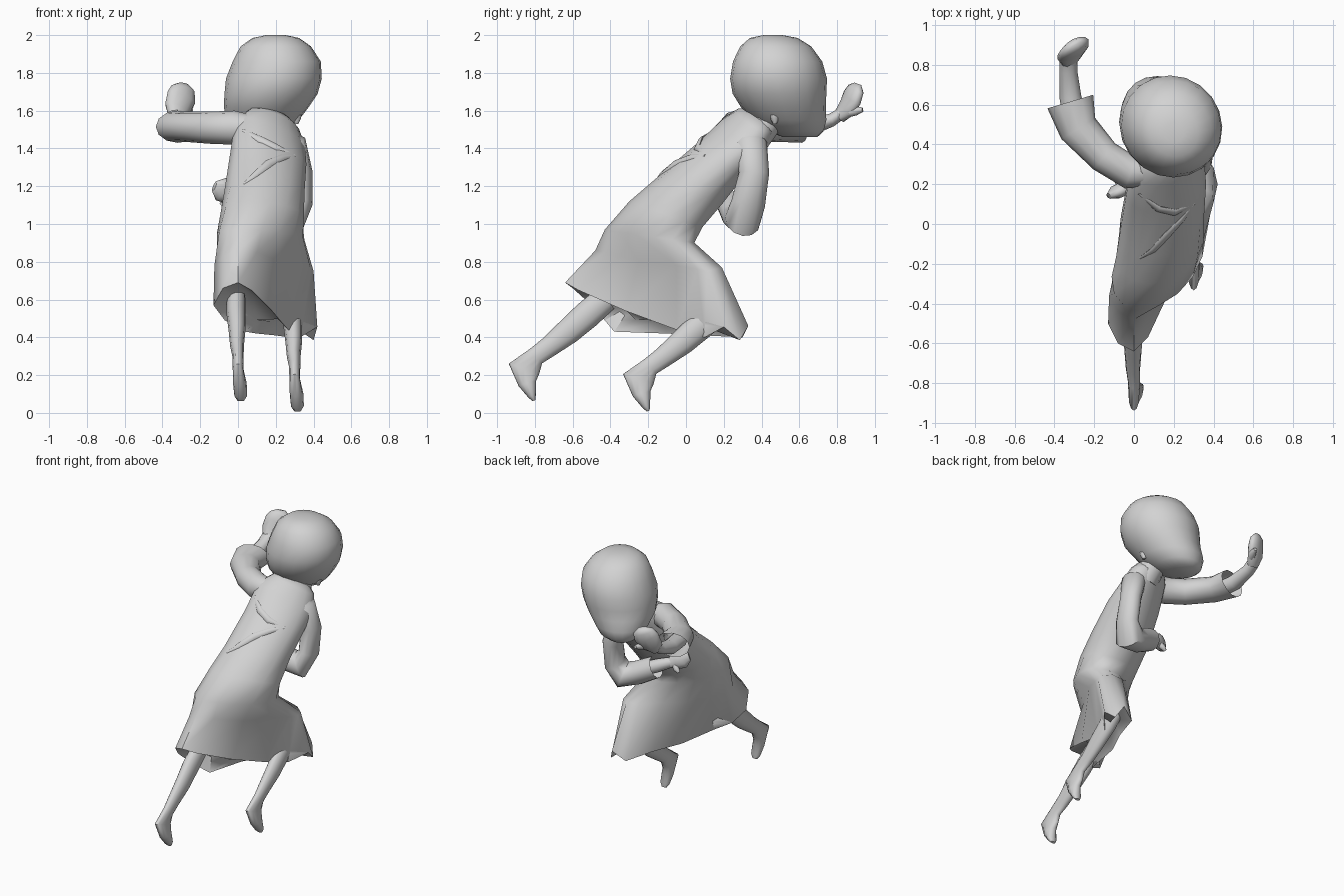
import bpy, bmesh, math
from mathutils import Vector
from mathutils.bvhtree import BVHTree

cube = bpy.data.objects.get("Cube")
if cube:
    bpy.data.objects.remove(cube, do_unlink=True)

clay = bpy.data.materials.new("clay_grey")
clay.use_nodes = True
GREY = (0.65, 0.65, 0.65, 1)
clay.diffuse_color = GREY
clay.node_tree.nodes["Principled BSDF"].inputs["Base Color"].default_value = GREY


def loft(name, rings, cap_start=True, cap_end=True, sharp=60):
    """Skin a list of equal-sized point rings into one smooth object."""
    bm = bmesh.new()
    loops = [[bm.verts.new(p) for p in ring] for ring in rings]
    count = len(loops[0])
    for low, high in zip(loops, loops[1:]):
        for i in range(count):
            j = (i + 1) % count
            bm.faces.new((low[i], low[j], high[j], high[i]))
    if cap_start:
        bm.faces.new(loops[0][::-1])
    if cap_end:
        bm.faces.new(loops[-1])
    bmesh.ops.recalc_face_normals(bm, faces=bm.faces)
    mesh = bpy.data.meshes.new(name)
    bm.to_mesh(mesh)
    bm.free()
    mesh.materials.append(clay)
    mesh.shade_smooth()
    mesh.set_sharp_from_angle(angle=math.radians(sharp))
    obj = bpy.data.objects.new(name, mesh)
    bpy.context.collection.objects.link(obj)
    return obj


def ellipse(centre, a, b, count):
    """Ring of points around a centre, spanned by the half-axes a and b."""
    turns = [math.tau * i / count for i in range(count)]
    return [centre + a * math.cos(t) + b * math.sin(t) for t in turns]


def tube(name, rows, width_axis=(1, 0, 0), count=12, **options):
    """Sweep ellipses along a path; rows are (point, half width, half depth)."""
    path = [Vector(row[0]) for row in rows]
    rings = []
    for i, (_, wide, deep) in enumerate(rows):
        tangent = (path[min(i + 1, len(path) - 1)] - path[max(i - 1, 0)]).normalized()
        side = Vector(width_axis)
        side = (side - tangent * side.dot(tangent)).normalized()
        rings.append(ellipse(path[i], side * wide, tangent.cross(side) * deep, count))
    return loft(name, rings, **options)


# Dress: hem and thigh loops run back, left side, front, right side
hem = [(0, -.64, .69), (.07, -.57, .65), (.18, -.32, .54), (.265, -.05, .44),
       (.33, .1, .4), (.42, .2, .455), (.4, .285, .385), (.36, .33, .46),
       (.27, .3, .4), (.2, .1, .41), (.1, -.1, .42), (.04, -.38, .43),
       (-.07, -.43, .49), (-.13, -.5, .57), (-.08, -.6, .66)]
thigh = [(0, -.48, .86), (.1, -.42, .85), (.22, -.25, .8), (.34, -.05, .78),
         (.385, .06, .76), (.4, .11, .75), (.395, .15, .76), (.34, .19, .77),
         (.25, .18, .77), (.13, .08, .77), (.02, -.05, .76), (-.06, -.19, .76),
         (-.11, -.29, .77), (-.125, -.36, .78), (-.08, -.44, .83)]
# Upper rings: back point, front point, half width, sideways slope
body = [((.03, -.43, .97), (.21, .05, .9), .215, 0),
        ((.08, -.3, 1.12), (.18, .09, .98), .215, 0),
        ((.11, -.16, 1.24), (.17, .2, 1.11), .21, 0),
        ((.13, .05, 1.42), (.19, .32, 1.27), .2, -.02),
        ((.12, .19, 1.55), (.22, .42, 1.4), .18, -.05),
        ((.16, .27, 1.6), (.22, .46, 1.5), .13, -.04),
        ((.17, .32, 1.61), (.2, .45, 1.54), .09, -.02)]
# The closed underside is drawn slightly up inside the hem
middle = sum((Vector(p) for p in hem), Vector()) / len(hem)
underside = [Vector(p).lerp(middle, .5) + Vector((0, 0, .03)) for p in hem]
rings = [underside, hem, thigh]
for back, front, wide, slope in body:
    back, front = Vector(back), Vector(front)
    rings.append(ellipse((back + front) / 2, (back - front) / 2,
                         Vector((wide, 0, slope)), len(hem)))
dress = loft("dress", rings, sharp=70)

# Soft creases lying on the back of the dress
surface = BVHTree.FromPolygons([v.co for v in dress.data.vertices],
                               [tuple(p.vertices) for p in dress.data.polygons])


def crease(name, points):
    rows = []
    for i, point in enumerate(points):
        spot = surface.find_nearest(Vector(point))[0]
        swell = math.sin(math.pi * (i + .3) / (len(points) - .4))
        rows.append((spot, .025 * swell, .012 * swell))
    tube(name, rows, width_axis=(0, .6, .8), count=8)


crease("upper_crease", [(.03, .16, 1.49), (.12, .09, 1.43), (.2, .07, 1.39),
                        (.3, .1, 1.36)])
crease("lower_crease", [(.3, .1, 1.36), (.23, .03, 1.34), (.16, -.04, 1.3),
                        (.1, -.12, 1.25), (.03, -.17, 1.21)])

# Head: stacked ellipses turned towards the gaze (height, centre, depth, width)
gaze = Vector((-.6, .8, 0))
across = Vector((.8, .6, 0))
skull = [(2.0, .2, .46, .05, .05), (1.985, .2, .465, .13, .12),
         (1.94, .2, .475, .19, .185), (1.86, .205, .485, .24, .23),
         (1.77, .19, .49, .26, .25), (1.69, .175, .495, .25, .245),
         (1.62, .15, .515, .225, .225), (1.55, .13, .545, .205, .185),
         (1.49, .105, .58, .15, .145), (1.46, .085, .605, .09, .09)]
loft("head", [ellipse(Vector((x, y, z)), gaze * deep, across * wide, 20)
              for z, x, y, deep, wide in skull])
for name, x, y, z in (("left_ear", .31, .47, 1.58), ("right_ear", -.035, .45, 1.63)):
    tube(name, [((x, y, z - .05), .01, .01), ((x, y, z - .02), .025, .024),
                ((x, y, z + .02), .03, .028), ((x, y, z + .05), .012, .01)],
         width_axis=gaze, count=8)
tube("neck", [((.21, .36, 1.46), .09, .09), ((.19, .43, 1.55), .085, .085),
              ((.16, .5, 1.62), .09, .09)])

# Outstretched right arm with an open cuff
up = (0, 0, 1)
tube("right_sleeve", [((.1, .26, 1.5), .07, .07), ((-.02, .26, 1.51), .09, .085),
                      ((-.15, .34, 1.51), .085, .085), ((-.28, .48, 1.515), .08, .1),
                      ((-.32, .615, 1.515), .085, .12)],
     width_axis=up, cap_end=False)
tube("right_forearm", [((-.29, .5, 1.5), .05, .06), ((-.32, .64, 1.51), .05, .055),
                       ((-.33, .77, 1.55), .035, .045), ((-.33, .83, 1.59), .03, .045)],
     width_axis=up)
tube("right_hand", [((-.33, .81, 1.565), .04, .035), ((-.32, .85, 1.61), .075, .04),
                    ((-.3, .88, 1.67), .085, .04), ((-.29, .9, 1.715), .07, .035),
                    ((-.29, .91, 1.742), .03, .015)], width_axis=(.85, .5, 0))
tube("right_thumb", [((-.28, .86, 1.59), .025, .025), ((-.26, .9, 1.6), .025, .022),
                     ((-.25, .935, 1.605), .012, .012)], width_axis=up, count=8)

# Left arm bent across the chest
ahead = (0, 1, 0)
tube("left_sleeve", [((.21, .32, 1.48), .05, .04), ((.29, .34, 1.42), .09, .075),
                     ((.33, .36, 1.27), .08, .065), ((.335, .33, 1.11), .09, .06),
                     ((.29, .3, 1.02), .1, .09), ((.19, .27, 1.05), .085, .08),
                     ((.07, .24, 1.11), .08, .075)],
     width_axis=ahead, cap_end=False)
tube("left_forearm", [((.2, .27, 1.06), .045, .045), ((.06, .23, 1.12), .045, .045),
                      ((-.02, .19, 1.15), .035, .035)], width_axis=ahead)
tube("left_hand", [((-.01, .2, 1.14), .03, .03), ((-.05, .18, 1.165), .035, .06),
                   ((-.09, .16, 1.185), .035, .065), ((-.125, .14, 1.2), .015, .03)],
     width_axis=ahead)
tube("left_thumb", [((-.04, .19, 1.15), .02, .02), ((-.07, .21, 1.12), .02, .02),
                    ((-.09, .21, 1.1), .01, .01)], width_axis=ahead, count=8)

# Legs: one shape with heel and toe, placed twice
limb = [((.29, .18, .55), .05, .07), ((.29, .08, .463), .05, .074),
        ((.295, -.02, .375), .044, .068),
        ((.295, -.12, .295), .036, .055), ((.3, -.19, .245), .03, .05),
        ((.3, -.252, .18), .028, .085), ((.31, -.235, .1), .036, .048),
        ((.315, -.21, .035), .034, .022), ((.315, -.2, .01), .018, .008)]
for side, offset in (("left", (0, 0, 0)), ("right", (-.3, -.605, .055))):
    tube(side + "_leg", [(Vector(p) + Vector(offset), w, d) for p, w, d in limb])
